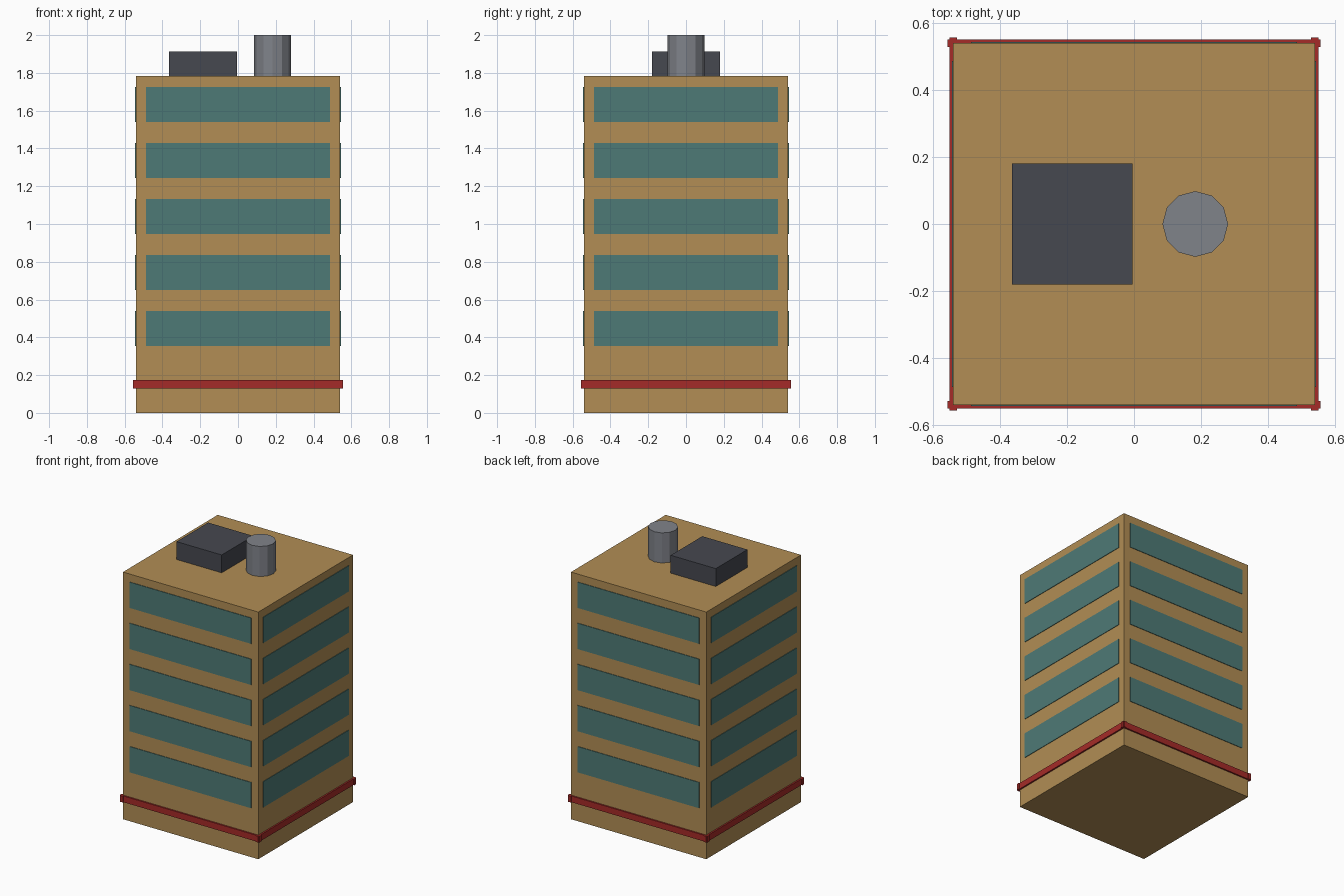
import bpy
from math import pi, sin, cos

if "Cube" in bpy.data.objects:
    bpy.data.objects.remove(bpy.data.objects["Cube"])

HALF = 0.54      # half width of the tower
ROOF = 1.783     # roof height


def material(name, rgb):
    m = bpy.data.materials.new(name)
    m.diffuse_color = (*rgb, 1)
    m.use_nodes = True
    m.node_tree.nodes["Principled BSDF"].inputs["Base Color"].default_value = m.diffuse_color
    return m


TAN = material("tan_wall", (0.445, 0.27, 0.089))
TEAL = material("teal_glass", (0.076, 0.195, 0.181))
RED = material("red_trim", (0.376, 0.024, 0.021))
DARK = material("dark_metal", (0.061, 0.065, 0.08))
GREY = material("grey_metal", (0.216, 0.227, 0.254))


def box(name, centre, size, mat, turn=0.0):
    bpy.ops.mesh.primitive_cube_add(size=1, location=centre, rotation=(0, 0, turn))
    ob = bpy.context.object
    ob.name = name
    ob.scale = size
    bpy.ops.object.transform_apply(location=False, rotation=True, scale=True)
    ob.data.materials.append(mat)


def wall_panel(name, side, outer, depth, width, z, height, mat):
    """Slab lying on one of the four walls, reaching out to 'outer'."""
    a = side * pi / 2
    r = outer - depth / 2
    box(name, (r * sin(a), -r * cos(a), z), (width, depth, height), mat, a)


# Tower block
box("tower", (0, 0, ROOF / 2), (2 * HALF, 2 * HALF, ROOF), TAN)

# Window bands on five floors and the red trim above the base
for side, label in enumerate(("front", "right", "back", "left")):
    for floor in range(5):
        wall_panel(f"window_band_{label}_{floor + 1}", side, 0.544, 0.012, 0.972,
                   0.4475 + 0.2965 * floor, 0.186, TEAL)
    wall_panel(f"trim_{label}", side, 0.551, 0.022, 1.114, 0.152, 0.045, RED)

# Rooftop plant box and vent
box("roof_unit", (-0.184, 0, (ROOF + 1.912) / 2), (0.36, 0.36, 1.912 - ROOF), DARK)
bpy.ops.mesh.primitive_cylinder_add(vertices=12, radius=0.098, depth=2 - ROOF,
                                    location=(0.183, 0, (ROOF + 2) / 2))
vent = bpy.context.object
vent.name = "roof_vent"
vent.data.materials.append(GREY)
